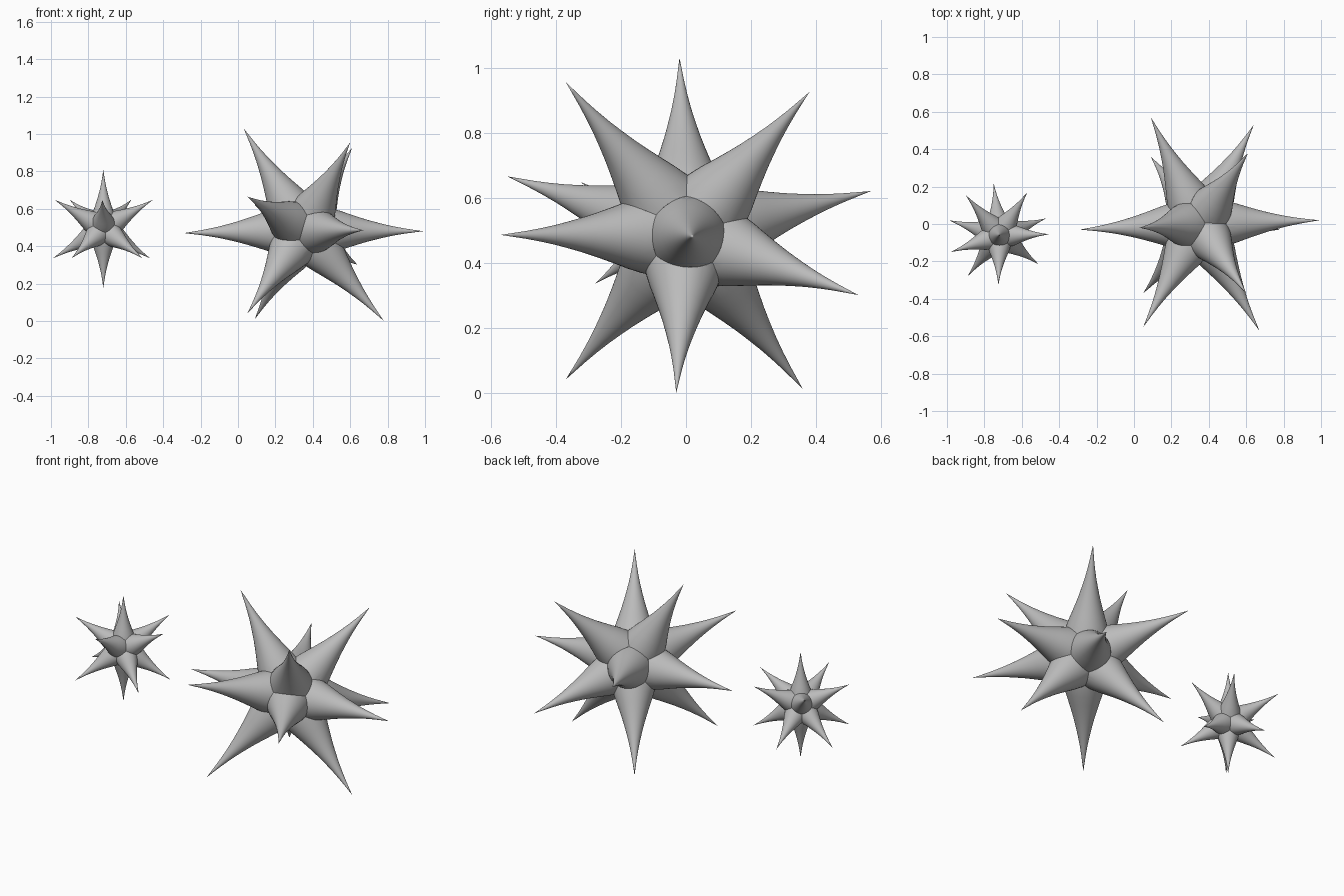
import bpy, bmesh
from mathutils import Vector

cube = bpy.data.objects.get("Cube")
if cube:
    bpy.data.objects.remove(cube)

grey = bpy.data.materials.new("plain grey")
grey.use_nodes = True
GREY = (0.5, 0.5, 0.5, 1)
grey.diffuse_color = GREY
grey.node_tree.nodes["Principled BSDF"].inputs["Base Color"].default_value = GREY

# Spike profile: height along the axis, radius, for a spike of length 0.64
REACH = 0.64
PROFILE = [(0.05, 0.132), (0.1, 0.127), (0.15, 0.118), (0.2, 0.104), (0.25, 0.087),
           (0.3, 0.071), (0.35, 0.056), (0.4, 0.043), (0.45, 0.031), (0.5, 0.021),
           (0.55, 0.0125), (0.6, 0.0055)]
SIDES = 40


def add_spike(target, axis, others, size):
    """Lathe one spike and trim it midway to every neighbouring spike."""
    bm = bmesh.new()
    length = axis.length / size
    turn = axis.to_track_quat('Z', 'Y').to_matrix().to_4x4()
    stations = []
    for h, r in PROFILE + [(REACH, 0)]:
        t = max(0, (h - 0.2) / (REACH - 0.2))
        stations.append((h + t * (length - REACH), r))
    start = [bm.verts.new((r * size, 0, h * size)) for h, r in stations]
    edges = [bm.edges.new(pair) for pair in zip(start, start[1:])]
    bmesh.ops.spin(bm, geom=start + edges, cent=(0, 0, 0), axis=(0, 0, 1),
                   angle=6.2831853, steps=SIDES, use_merge=True)
    bmesh.ops.remove_doubles(bm, verts=bm.verts, dist=1e-5)
    bmesh.ops.recalc_face_normals(bm, faces=bm.faces)
    # Normals must point away from the axis
    if sum(f.normal.dot(Vector((*f.calc_center_median().xy, 0))) for f in bm.faces) < 0:
        bmesh.ops.reverse_faces(bm, faces=bm.faces)
    bm.transform(turn)
    for other in others:
        cut = axis.normalized() - other.normalized()
        bmesh.ops.bisect_plane(bm, geom=bm.verts[:] + bm.edges[:] + bm.faces[:], dist=1e-6,
                               plane_co=(0, 0, 0), plane_no=cut, clear_inner=True)
    part = bpy.data.meshes.new("spike")
    bm.to_mesh(part)
    bm.free()
    target.from_mesh(part)
    bpy.data.meshes.remove(part)


def spiky_star(name, centre, tips, size):
    centre = Vector(centre)
    axes = [Vector(tip) - centre for tip in tips]
    bm = bmesh.new()
    for axis in axes:
        add_spike(bm, axis, [a for a in axes if a is not axis], size)
    for face in bm.faces:
        face.smooth = True
    mesh = bpy.data.meshes.new(name)
    bm.to_mesh(mesh)
    bm.free()
    mesh.materials.append(grey)
    star = bpy.data.objects.new(name, mesh)
    star.location = centre
    bpy.context.collection.objects.link(star)


# Large star
spiky_star("large_star", (0.35, 0, 0.485), [
    (0.99, 0.02, 0.48), (-0.29, -0.03, 0.47), (0.03, -0.02, 1.03), (0.6, -0.37, 0.955),
    (0.61, 0.38, 0.925), (0.05, -0.55, 0.665), (0.09, 0.57, 0.62), (0.67, -0.57, 0.485),
    (0.64, 0.53, 0.3), (0.05, -0.37, 0.04), (0.09, 0.36, 0.01), (0.78, -0.03, 0.0)], 1)

# Small star: one spike up, one down, and a ring of five on each level
upper = [(-0.725, -0.325), (-0.455, -0.055), (-0.57, 0.17), (-0.9, 0.155), (-0.98, -0.15)]
lower = [(-0.75, 0.215), (-0.47, 0.03), (-0.99, 0.02), (-0.89, -0.28), (-0.51, -0.215)]
spiky_star("small_star", (-0.72, -0.06, 0.493),
           [(-0.72, -0.06, 0.81), (-0.72, -0.06, 0.175)]
           + [(x, y, 0.648) for x, y in upper] + [(x, y, 0.335) for x, y in lower], 0.5)
